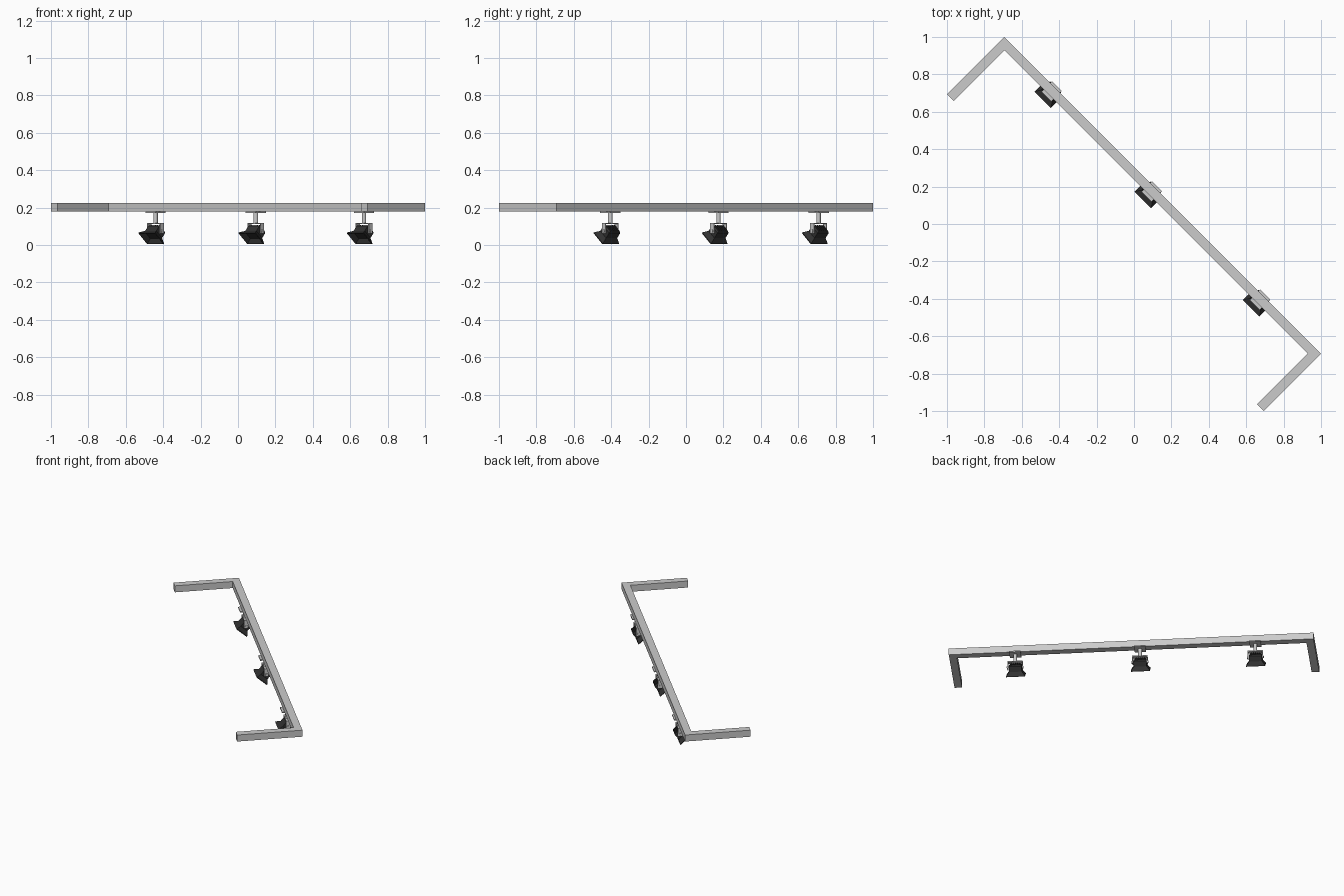
import bpy, bmesh, math
from mathutils import Matrix, Vector

if "Cube" in bpy.data.objects:
    bpy.data.objects.remove(bpy.data.objects["Cube"])

# Everything is laid out along a rail axis, then turned 45 degrees
TURN = Matrix.Rotation(-math.pi / 4, 4, 'Z')

black = bpy.data.materials.new("black")
black.diffuse_color = (0.03, 0.03, 0.03, 1)
black.use_nodes = True
black.node_tree.nodes["Principled BSDF"].inputs["Base Color"].default_value = black.diffuse_color


def finish(name, bm, mat=None, local=Matrix()):
    bmesh.ops.transform(bm, matrix=TURN @ local, verts=bm.verts)
    bmesh.ops.recalc_face_normals(bm, faces=bm.faces)
    me = bpy.data.meshes.new(name)
    bm.to_mesh(me)
    bm.free()
    ob = bpy.data.objects.new(name, me)
    bpy.context.collection.objects.link(ob)
    if mat:
        me.materials.append(mat)
    return ob


def box(name, centre, size, mat=None, local=Matrix()):
    bm = bmesh.new()
    bmesh.ops.create_cube(bm, size=1)
    bmesh.ops.scale(bm, vec=size, verts=bm.verts)
    bmesh.ops.translate(bm, vec=centre, verts=bm.verts)
    return finish(name, bm, mat, local)


def cylinder(name, centre, r, h, axis='Z', mat=None):
    bm = bmesh.new()
    bmesh.ops.create_cone(bm, cap_ends=True, segments=12, radius1=r, radius2=r, depth=h)
    m = Matrix.Translation(centre)
    if axis == 'X':
        m = m @ Matrix.Rotation(math.pi / 2, 4, 'Y')
    return finish(name, bm, mat, m)


def loft(name, sections, mat, local):
    # Rectangular sections (half width, half height, depth) joined in order
    bm = bmesh.new()
    rings = [[bm.verts.new((sx * w, sy * h, d)) for sx, sy in
              ((-1, -1), (1, -1), (1, 1), (-1, 1))] for w, h, d in sections]
    for a, b in zip(rings, rings[1:]):
        for i in range(4):
            j = (i + 1) % 4
            bm.faces.new((a[i], a[j], b[j], b[i]))
    bm.faces.new(rings[0])
    bm.faces.new(rings[-1])
    return finish(name, bm, mat, local)


# U-shaped rail with mitred corners
U, V, W = 1.197, 0.217, 0.05
outline = [(-U, -V), (-U, V), (U, V), (U, -V), (U - W, -V),
           (U - W, V - W), (-U + W, V - W), (-U + W, -V)]
bm = bmesh.new()
low = [bm.verts.new((x, y, 0.178)) for x, y in outline]
top = [bm.verts.new((x, y, 0.225)) for x, y in outline]
n = len(outline)
for i in range(n):
    j = (i + 1) % n
    bm.faces.new((low[i], low[j], top[j], top[i]))
for ring in (low, top):
    for quad in ((0, 1, 6, 7), (1, 2, 5, 6), (2, 3, 4, 5)):
        bm.faces.new([ring[k] for k in quad])
finish("rail", bm)

# Three floodlights hung under the long side
for k, u in enumerate((-0.813, -0.056, 0.763), 1):
    v = 0.19
    box(f"mount_plate_{k}", (u, v, 0.176), (0.075, 0.078, 0.008))
    cylinder(f"stem_{k}", (u, v, 0.145), 0.012, 0.062)
    # Yoke
    box(f"yoke_top_{k}", (u, v, 0.115), (0.1, 0.028, 0.006))
    for s in (-1, 1):
        box(f"yoke_arm_{k}", (u + s * 0.0475, v, 0.09), (0.005, 0.028, 0.056))
        cylinder(f"yoke_bolt_{k}", (u + s * 0.05, v, 0.075), 0.009, 0.01, 'X')
    # Lamp head, tilted forward and down
    nrm = Vector((0, 0.66, 0.75)).normalized()
    side = Vector((1, 0, 0))
    up = nrm.cross(side)
    frame = Matrix((side, up, nrm)).transposed().to_4x4()
    frame = Matrix.Translation((u - 0.002, 0.157, 0.034)) @ frame
    loft(f"lamp_head_{k}", [(0.038, 0.024, 0.022), (0.058, 0.041, 0.002),
                            (0.062, 0.045, 0.0), (0.062, 0.045, 0.005),
                            (0.042, 0.029, 0.03), (0.042, 0.029, 0.066),
                            (0.036, 0.023, 0.074)], black, frame)
    # Cooling fins on the back
    for f in range(-2, 3):
        box(f"cooling_fin_{k}", (f * 0.014, 0, 0.075), (0.004, 0.044, 0.008), black, frame)
